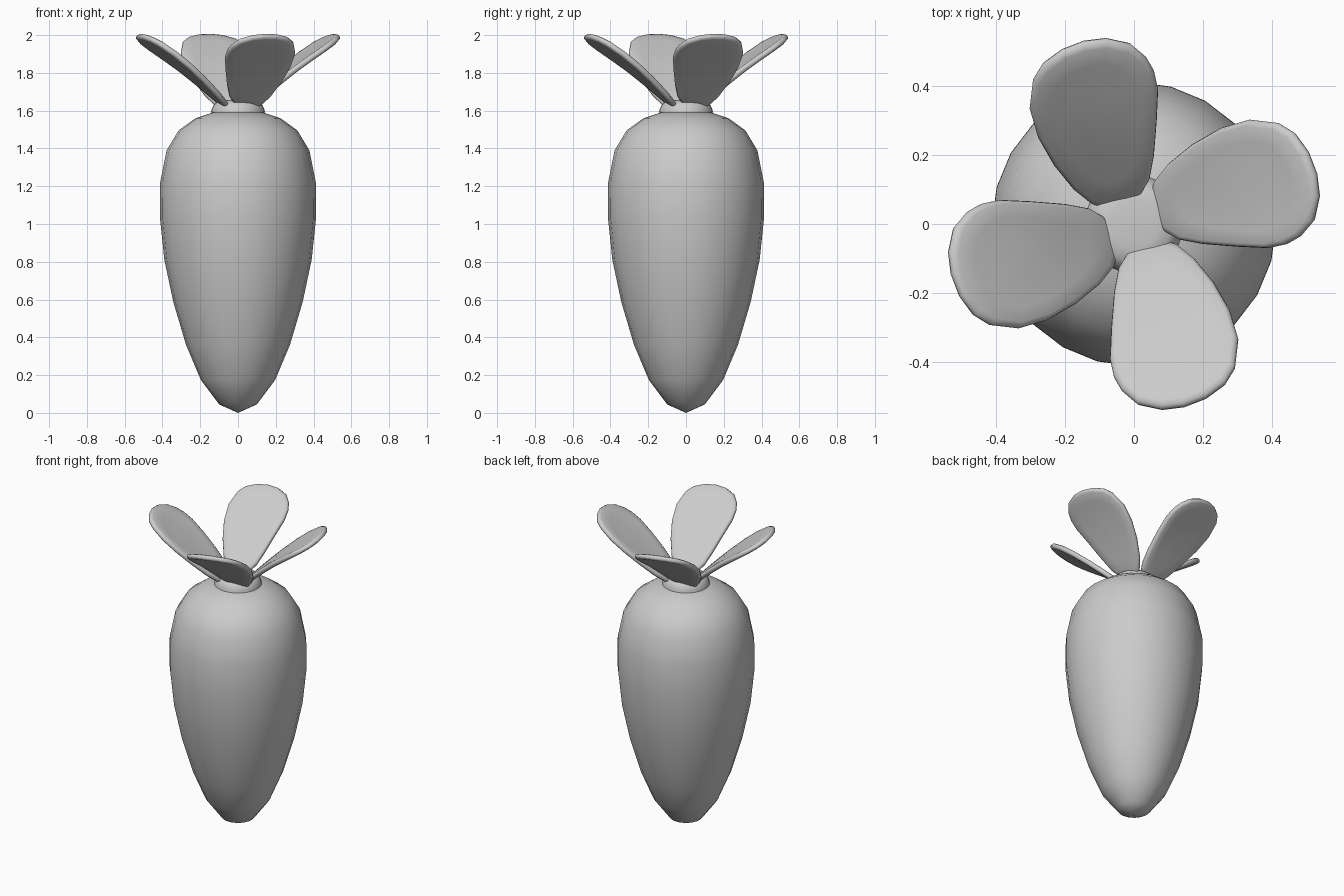
import bpy, bmesh, math
from mathutils import Vector, Matrix

if "Cube" in bpy.data.objects:
    bpy.data.objects.remove(bpy.data.objects["Cube"])


def finish(name, bm, angle=60):
    bmesh.ops.recalc_face_normals(bm, faces=bm.faces)
    mesh = bpy.data.meshes.new(name)
    bm.to_mesh(mesh)
    bm.free()
    ob = bpy.data.objects.new(name, mesh)
    bpy.context.collection.objects.link(ob)
    bpy.ops.object.select_all(action='DESELECT')
    bpy.context.view_layer.objects.active = ob
    ob.select_set(True)
    bpy.ops.object.shade_smooth_by_angle(angle=math.radians(angle))
    return ob


def lathe(name, profile, sides=24):
    bm = bmesh.new()
    vs = [bm.verts.new((r, 0, z)) for r, z in profile]
    edges = [bm.edges.new(p) for p in zip(vs, vs[1:])]
    bmesh.ops.spin(bm, geom=vs + edges, cent=(0, 0, 0), axis=(0, 0, 1),
                   angle=2 * math.pi, steps=sides, use_merge=True)
    bmesh.ops.remove_doubles(bm, verts=bm.verts, dist=1e-4)
    return finish(name, bm)


# Root body and the collar on top
lathe("root", [(0, 0), (0.10, 0.045), (0.197, 0.175), (0.275, 0.36), (0.342, 0.585),
               (0.39, 0.81), (0.413, 1.03), (0.412, 1.22), (0.378, 1.39),
               (0.315, 1.495), (0.225, 1.56), (0.13, 1.592), (0, 1.60)])
lathe("collar", [(0, 1.58), (0.143, 1.59), (0.14, 1.607), (0.128, 1.632),
                 (0.108, 1.649), (0.07, 1.655), (0, 1.656)])

# Leaf outline seen from above, lying along +x
OUTLINE = [(0.047, 0.08), (0.06, 0.125), (0.10, 0.175), (0.17, 0.232), (0.25, 0.278),
           (0.335, 0.303), (0.42, 0.293), (0.465, 0.265), (0.505, 0.21), (0.53, 0.145),
           (0.538, 0.08), (0.523, 0.01), (0.485, -0.035), (0.445, -0.058), (0.39, -0.07),
           (0.30, -0.066), (0.20, -0.058), (0.13, -0.045), (0.08, -0.015), (0.06, 0.03)]


def leaf_height(u, v):
    # rises outward, flattens towards the tip, rolls slightly sideways
    return 1.563 + 1.08 * u - 0.52 * u * u + 0.17 * (v - 0.08)


def leaf(name, turn):
    bm = bmesh.new()
    cx, cy = 0.31, 0.10
    normal = Vector((-0.6, -0.13, 0.79)).normalized()

    def point(u, v, off):
        return bm.verts.new(Vector((u, v, leaf_height(u, v))) + normal * off)

    # rings from the lower centre, around the rounded rim, to the upper centre
    steps = [(0.35, -0.018), (0.7, -0.018), (0.92, -0.017), (0.98, -0.011), (1, 0),
             (0.98, 0.011), (0.92, 0.016), (0.7, 0.012), (0.35, 0.010)]
    rings = [[point(cx + (u - cx) * s, cy + (v - cy) * s, o) for u, v in OUTLINE]
             for s, o in steps]
    n = len(OUTLINE)
    for a, b in zip(rings, rings[1:]):
        for i in range(n):
            j = (i + 1) % n
            bm.faces.new((a[i], a[j], b[j], b[i]))
    for ring, off in ((rings[0], -0.018), (rings[-1], 0.010)):
        c = point(cx, cy, off)
        for i in range(n):
            bm.faces.new((ring[i], ring[(i + 1) % n], c))
    bm.transform(Matrix.Rotation(turn, 4, 'Z'))
    return finish(name, bm, 80)


# Four leaves around the crown
for k in range(4):
    leaf(f"leaf_{k + 1}", k * math.pi / 2)
